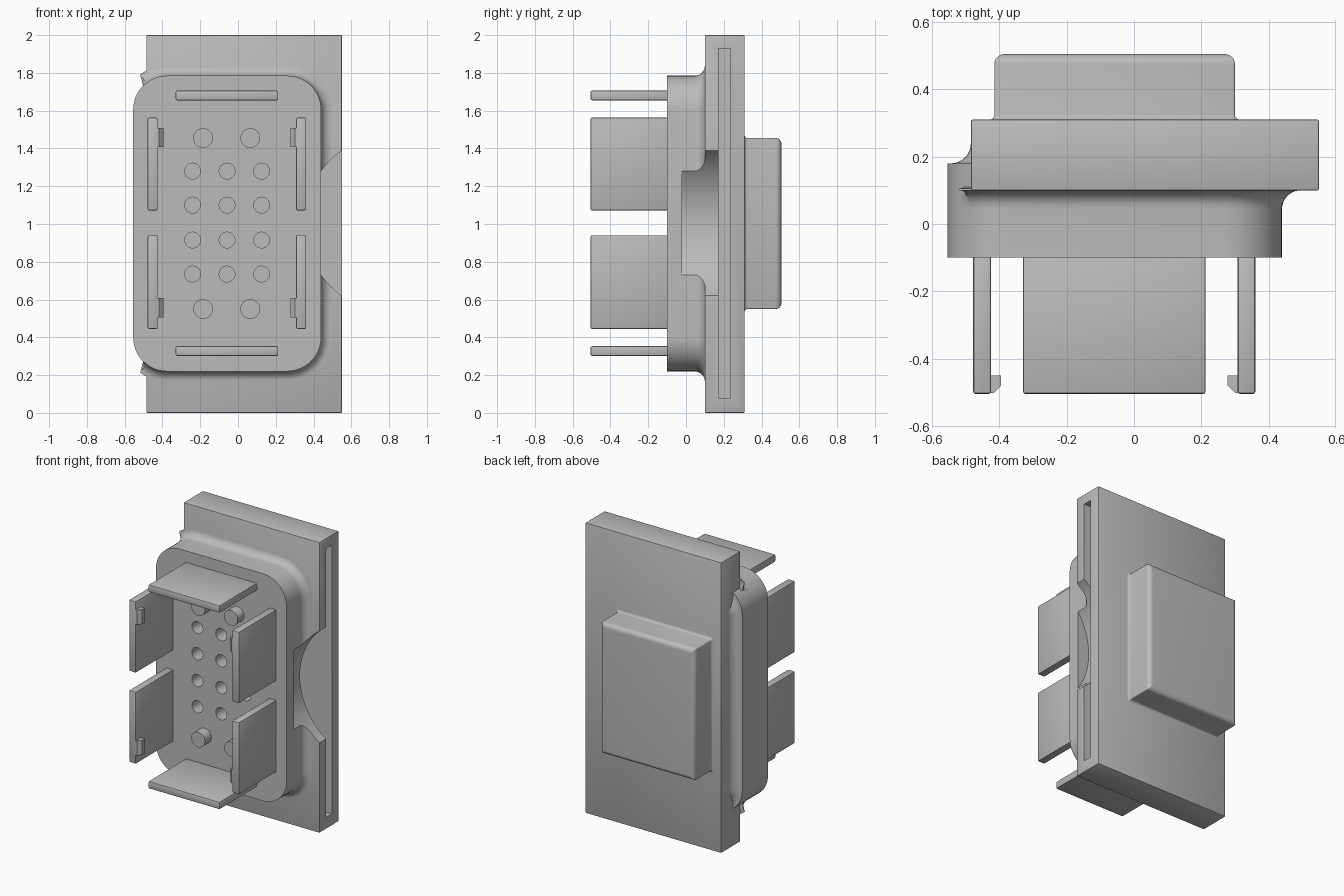
import bpy, bmesh, math
from mathutils import Matrix

cube = bpy.data.objects.get("Cube")
if cube:
    bpy.data.objects.remove(cube, do_unlink=True)

GREY = (0.5, 0.5, 0.5, 1)
mat = bpy.data.materials.new("plain grey")
mat.use_nodes = True
mat.diffuse_color = GREY
mat.node_tree.nodes["Principled BSDF"].inputs["Base Color"].default_value = GREY


def finish(name, bm):
    bmesh.ops.recalc_face_normals(bm, faces=bm.faces)
    mesh = bpy.data.meshes.new(name)
    bm.to_mesh(mesh)
    bm.free()
    obj = bpy.data.objects.new(name, mesh)
    obj.data.materials.append(mat)
    bpy.context.collection.objects.link(obj)
    return obj


def activate(obj):
    bpy.ops.object.select_all(action='DESELECT')
    obj.select_set(True)
    bpy.context.view_layer.objects.active = obj


def apply(obj, mod):
    activate(obj)
    bpy.ops.object.modifier_apply(modifier=mod.name)


def smooth(obj):
    activate(obj)
    bpy.ops.object.shade_smooth_by_angle(angle=math.radians(35))


def box(name, x, y, z, bevel=0.0):
    bm = bmesh.new()
    bmesh.ops.create_cube(bm, size=1)
    for v in bm.verts:
        for i, (lo, hi) in enumerate((x, y, z)):
            v.co[i] = lo if v.co[i] < 0 else hi
    if bevel:
        bmesh.ops.bevel(bm, geom=bm.edges[:], offset=bevel, segments=2,
                        profile=0.5, affect='EDGES')
    return finish(name, bm)


def cylinder(name, x, z, r, y0, y1, sides):
    bm = bmesh.new()
    turn = Matrix.Translation((x, (y0 + y1) / 2, z)) @ Matrix.Rotation(math.pi / 2, 4, 'X')
    bmesh.ops.create_cone(bm, cap_ends=True, segments=sides, radius1=r, radius2=r,
                          depth=y1 - y0, matrix=turn)
    return finish(name, bm)


def outline(x, z, r, d, n):
    """Rounded rectangle grown by d."""
    rr = max(0.004, r + d)
    pts = []
    for q, (sx, sz) in enumerate(((1, 1), (-1, 1), (-1, -1), (1, -1))):
        cx = x[1] + d - rr if sx > 0 else x[0] - d + rr
        cz = z[1] + d - rr if sz > 0 else z[0] - d + rr
        for i in range(n + 1):
            a = math.pi / 2 * (q + i / n)
            pts.append((cx + rr * math.cos(a), cz + rr * math.sin(a)))
    return pts


def loft(name, x, z, r, rings, n, flare_limit=-9):
    """Skin rounded rectangles along y; growth stops left of flare_limit."""
    bm = bmesh.new()
    base = outline(x, z, r, 0, n)
    loops = []
    for y, d in rings:
        pts = outline(x, z, r, d, n)
        if d > 0:
            pts = [b if b[0] < flare_limit else p for p, b in zip(pts, base)]
        loops.append([bm.verts.new((px, y, pz)) for px, pz in pts])
    for a, b in zip(loops, loops[1:]):
        for i in range(len(a)):
            j = (i + 1) % len(a)
            bm.faces.new((a[i], a[j], b[j], b[i]))
    bm.faces.new(loops[0])
    bm.faces.new(loops[-1])
    return finish(name, bm)


def arc(steps):
    return [math.pi / 2 * i / steps for i in range(steps + 1)]


# Main plate and the rounded connector body that flares into it
plate = box("plate", (-0.485, 0.55), (0.10, 0.31), (0, 2), 0.005)
R, S = 0.055, 0.06
rings = [(-0.1, 0)]
rings += [(0.045 + R * math.sin(a), R * (1 - math.cos(a))) for a in arc(8)]
rings += [(0.105, R), (0.11, 0), (0.18, 0)]
rings += [(0.24 - S * math.cos(a), -0.01 - S * math.sin(a)) for a in arc(8)]
body = loft("connector_body", (-0.555, 0.44), (0.22, 1.785), 0.18, rings, 12, -0.485)

# Card slot, finger notch and contact holes
cutters = [box("slot_cutter", (-0.38, 0.7), (0.172, 0.235), (0.08, 1.93)),
           cylinder("notch_cutter", 0.825, 1.005, 0.473, -0.02, 0.18, 96)]
for x in (-0.24, -0.058, 0.125):
    for z in (0.735, 0.915, 1.1, 1.28):
        cutters.append(cylinder("hole_cutter", x, z, 0.042, -0.2, 0.08, 24))
for cutter in cutters:
    cutter.hide_render = True
    for target in (plate, body):
        if target is plate and cutter.name.startswith("hole"):
            continue
        mod = target.modifiers.new("cut", 'BOOLEAN')
        mod.operation = 'DIFFERENCE'
        mod.solver = 'EXACT'
        mod.object = cutter
        apply(target, mod)
for cutter in cutters:
    bpy.data.objects.remove(cutter, do_unlink=True)

# Raised block on the back
B, F = 0.03, 0.015
rings = [(0.305, F)]
rings += [(0.31 + F * (1 - math.cos(a)), F * (1 - math.sin(a))) for a in arc(4)]
rings += [(0.475 + B * math.sin(a), -B * (1 - math.cos(a))) for a in arc(6)]
block = loft("back_block", (-0.415, 0.30), (0.55, 1.455), 0.006, rings, 3)

parts = [plate, body, block]

# Locating pegs
for x in (-0.185, 0.065):
    for z in (0.55, 1.455):
        parts.append(cylinder("peg", x, z, 0.052, -0.17, -0.09, 32))

# Upper and lower guard tabs
TAB_Y = (-0.505, -0.09)
for name, z in (("lower_tab", (0.302, 0.353)), ("upper_tab", (1.655, 1.706))):
    parts.append(box(name, (-0.33, 0.213), TAB_Y, z, 0.007))


# Side tabs, each with a small latch hook facing inward
def hook(side, z0, z1):
    profile = [(-0.43, -0.45), (-0.395, -0.45), (-0.395, -0.48), (-0.418, -0.503), (-0.43, -0.503)]
    bm = bmesh.new()
    face = bm.faces.new([bm.verts.new((mirror(x, side), y, z0)) for x, y in profile])
    new = bmesh.ops.extrude_face_region(bm, geom=[face])["geom"]
    bmesh.ops.translate(bm, vec=(0, 0, z1 - z0),
                        verts=[v for v in new if isinstance(v, bmesh.types.BMVert)])
    return finish("latch_hook", bm)


def mirror(x, side):
    return x if side < 0 else -0.117 - x


for side in (-1, 1):
    xs = sorted((mirror(-0.478, side), mirror(-0.425, side)))
    for z, hz in (((0.445, 0.94), (0.506, 0.607)), ((1.072, 1.563), (1.407, 1.508))):
        parts.append(box("side_tab", xs, TAB_Y, z, 0.007))
        parts.append(hook(side, *hz))

for part in parts:
    smooth(part)
